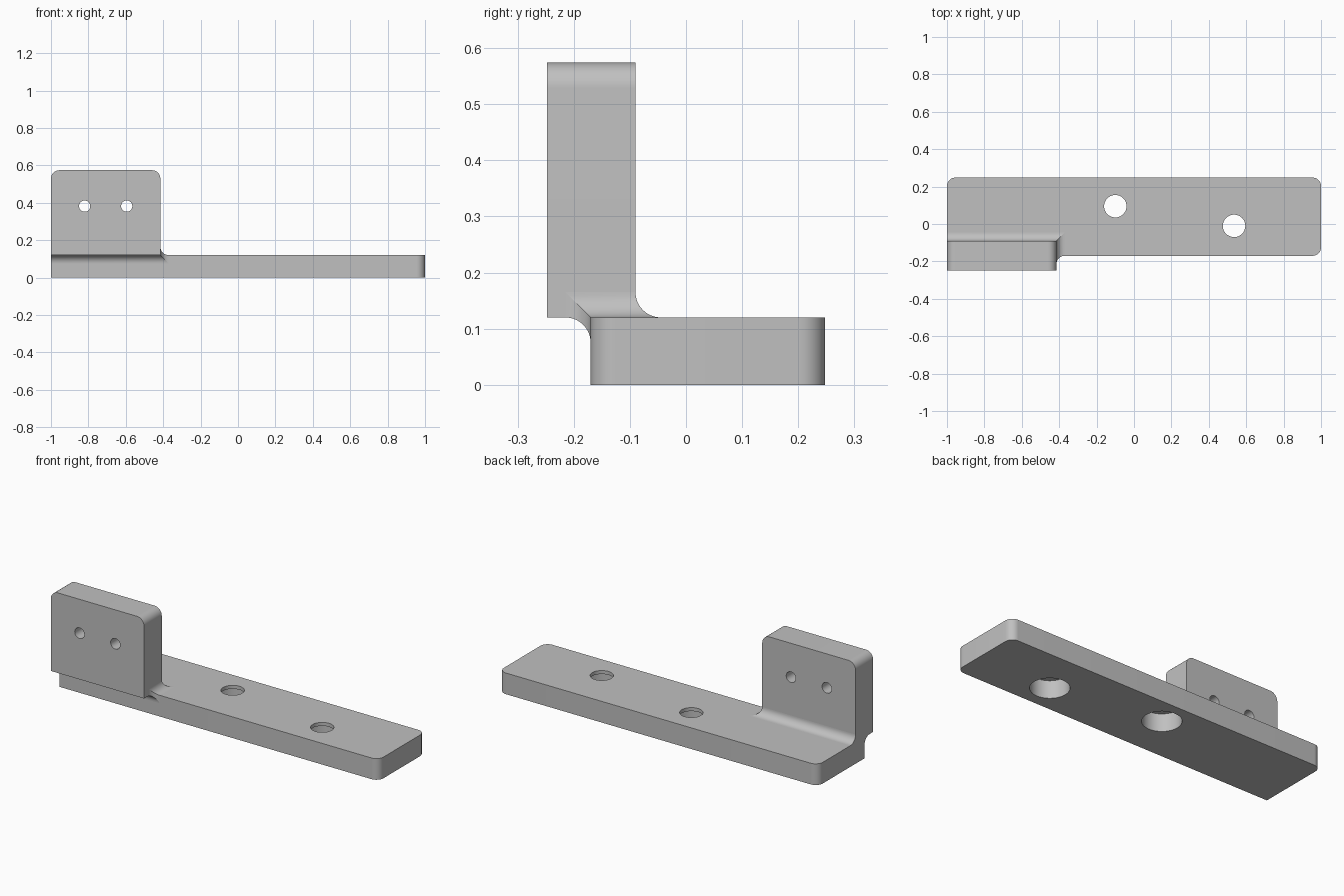
import bpy, bmesh, math
from mathutils import Vector

if "Cube" in bpy.data.objects:
    bpy.data.objects.remove(bpy.data.objects["Cube"])

R = 0.045            # shared fillet and corner radius
TOP = 0.12           # plate thickness
PX, PY = -0.415, -0.17   # right face of upright, front face of plate
YF, YB = -0.248, -0.09   # front and back of upright
SEG = 12

grey = bpy.data.materials.new("metal grey")
grey.diffuse_color = (0.53, 0.53, 0.53, 1)
grey.use_nodes = True
grey.node_tree.nodes["Principled BSDF"].inputs["Base Color"].default_value = grey.diffuse_color


def loft(name, a, b):
    """Closed solid between two matching rings of points."""
    bm = bmesh.new()
    va = [bm.verts.new(p) for p in a]
    vb = [bm.verts.new(p) for p in b]
    n = len(va)
    bm.faces.new(va)
    bm.faces.new(vb[::-1])
    for i in range(n):
        j = (i + 1) % n
        bm.faces.new((va[j], va[i], vb[i], vb[j]))
    bmesh.ops.remove_doubles(bm, verts=bm.verts, dist=1e-6)
    bmesh.ops.recalc_face_normals(bm, faces=bm.faces)
    me = bpy.data.meshes.new(name)
    bm.to_mesh(me)
    bm.free()
    me.materials.append(grey)
    ob = bpy.data.objects.new(name, me)
    bpy.context.collection.objects.link(ob)
    return ob


def rounded_rect(u0, u1, v0, v1, radii):
    """Outline from lower left, counter-clockwise, one radius per corner."""
    pts = []
    corners = [(u0, v0, 1, 1), (u1, v0, -1, 1), (u1, v1, -1, -1), (u0, v1, 1, -1)]
    for k, ((u, v, su, sv), r) in enumerate(zip(corners, radii)):
        if r == 0:
            pts.append((u, v))
            continue
        for i in range(SEG + 1):
            t = math.pi * (1 + k / 2) + math.pi / 2 * i / SEG
            pts.append((u + su * r + r * math.cos(t), v + sv * r + r * math.sin(t)))
    return pts


def drill(target, centre, radius, depth, axis):
    """Cut a round hole centred on the given point."""
    c = Vector(centre)
    ring = [(radius * math.cos(2 * math.pi * i / 48), radius * math.sin(2 * math.pi * i / 48))
            for i in range(48)]
    def end(h):
        return [c + (Vector((u, v, h)) if axis == "z" else Vector((u, h, v))) for u, v in ring]
    cutter = loft("hole_cutter", end(-depth / 2), end(depth / 2))
    cutter.hide_render = True
    mod = target.modifiers.new("hole", "BOOLEAN")
    mod.operation = "DIFFERENCE"
    mod.solver = "EXACT"
    mod.object = cutter
    bpy.context.view_layer.objects.active = target
    bpy.ops.object.modifier_apply(modifier=mod.name)
    bpy.data.objects.remove(cutter)


# base plate with counterbored holes opening downward
o = rounded_rect(-1, 1, PY, 0.248, (0, R, R, R))
plate = loft("base_plate", [(x, y, 0) for x, y in o], [(x, y, TOP) for x, y in o])
for x, y in ((-0.10, 0.095), (0.535, -0.01)):
    drill(plate, (x, y, 0.06), 0.06, 0.4, "z")
    drill(plate, (x, y, 0), 0.10, 0.2, "z")

# upright block with two cross holes
o = rounded_rect(-1, PX, TOP, 0.574, (0, 0, R, R))
upright = loft("upright_block", [(x, YF, z) for x, z in o], [(x, YB, z) for x, z in o])
for x in (-0.82, -0.595):
    drill(upright, (x, -0.17, 0.382), 0.03, 0.4, "y")

# concave fillet profile: distance from the wall, height; last point is the inner corner
arc = [(R - R * math.cos(t), R - R * math.sin(t))
       for t in (math.pi / 2 * i / SEG for i in range(SEG + 1))]
ring = arc + [(0, 0)]

fillets = [
    # behind the upright, mitred at its right end
    loft("back_fillet", [(-1, YB + d, TOP + g) for d, g in ring],
         [(PX + d, YB + d, TOP + g) for d, g in ring]),
    # right of the upright, mitred at both ends
    loft("side_fillet", [(PX + d, YB + d, TOP + g) for d, g in ring],
         [(PX + d, PY - g, TOP + g) for d, g in ring]),
    # under the overhang
    loft("under_fillet", [(-1, PY - d, TOP - g) for d, g in ring],
         [(PX + g, PY - d, TOP - g) for d, g in ring]),
    # upright web joining the side and under fillets
    loft("corner_fillet", [(PX + d, PY - g, TOP + g) for d, g in ring],
         [(PX + d, PY - g, TOP - d) for d, g in ring]),
]

for ob in [plate, upright] + fillets:
    bpy.ops.object.select_all(action="DESELECT")
    ob.select_set(True)
    bpy.context.view_layer.objects.active = ob
    bpy.ops.object.shade_smooth_by_angle(angle=math.radians(30))
